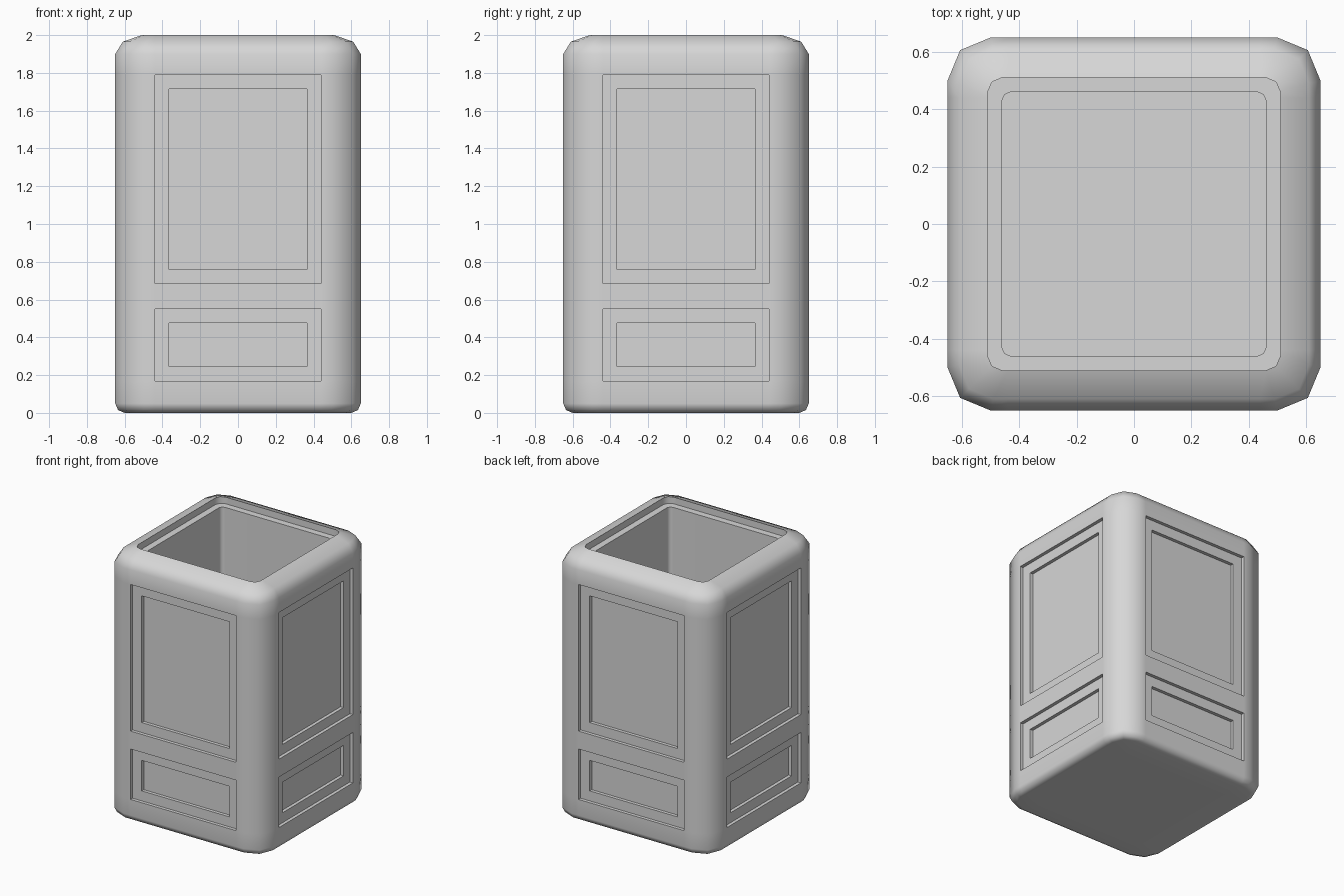
import bpy
import bmesh
import math
from mathutils import Vector

default = bpy.data.objects.get("Cube")
if default:
    bpy.data.objects.remove(default, do_unlink=True)

# Single plain grey material
grey = bpy.data.materials.new("light_grey")
grey.use_nodes = True
colour = (0.68, 0.68, 0.68, 1)
grey.diffuse_color = colour
grey.node_tree.nodes["Principled BSDF"].inputs["Base Color"].default_value = colour

CORNER_SEGMENTS = 2
PANEL_HALF = 0.44
PANEL_BANDS = [(0.17, 0.55), (0.685, 1.79)]
FRAME = 0.075
STEP = 0.025


def rounded_square(bm, half, radius, z):
    """Ring of vertices around a square with rounded corners."""
    ring = []
    for quarter in range(4):
        middle = math.radians(45 + 90 * quarter)
        centre = Vector((math.cos(middle), math.sin(middle), 0)) * (half - radius) * math.sqrt(2)
        for i in range(CORNER_SEGMENTS + 1):
            a = math.radians(90) * (quarter + i / CORNER_SEGMENTS)
            arm = Vector((math.cos(a), math.sin(a), 0)) * radius
            ring.append(bm.verts.new(centre + arm + Vector((0, 0, z))))
    return ring


# Profile from the underside, over the rim and down to the inner floor:
# half width, corner radius, height
profile = [
    (0.60, 0.11, 0.0), (0.635, 0.14, 0.015), (0.65, 0.15, 0.05),
    (0.65, 0.15, 1.90), (0.61, 0.12, 1.965), (0.51, 0.05, 2.0),
    (0.51, 0.05, 1.95), (0.46, 0.03, 1.95), (0.46, 0.03, 0.10),
]
bm = bmesh.new()
rings = [rounded_square(bm, *p) for p in profile]
for low, high in zip(rings, rings[1:]):
    n = len(low)
    for i in range(n):
        j = (i + 1) % n
        bm.faces.new((low[i], low[j], high[j], high[i]))
bm.faces.new(rings[0][::-1])
bm.faces.new(rings[-1])
bmesh.ops.recalc_face_normals(bm, faces=bm.faces)

# Cut the panel outlines into the walls
cuts = [(axis, s * PANEL_HALF) for axis in (0, 1) for s in (-1, 1)]
cuts += [(2, z) for band in PANEL_BANDS for z in band]
for axis, offset in cuts:
    normal = Vector((0, 0, 0))
    normal[axis] = 1
    bmesh.ops.bisect_plane(bm, geom=bm.verts[:] + bm.edges[:] + bm.faces[:],
                           plane_co=normal * offset, plane_no=normal)


def is_panel(face):
    c = face.calc_center_median()
    outer = max(abs(c.x), abs(c.y)) > 0.64 and min(abs(c.x), abs(c.y)) < 0.1
    return outer and any(a < c.z < b for a, b in PANEL_BANDS)


# Two stepped recesses in every panel
panels = [f for f in bm.faces if is_panel(f)]
for thickness, depth in ((0, -STEP), (FRAME, 0), (0, -STEP)):
    bmesh.ops.inset_individual(bm, faces=panels, thickness=thickness,
                               depth=depth, use_even_offset=True)

mesh = bpy.data.meshes.new("panelled_bin")
bm.to_mesh(mesh)
bm.free()
mesh.materials.append(grey)
body = bpy.data.objects.new("panelled_bin", mesh)
bpy.context.collection.objects.link(body)

# Smooth rounded edges, crisp panel steps and rim
mesh.shade_smooth()
mesh.set_sharp_from_angle(angle=math.radians(50))
weighted = body.modifiers.new("flat_walls", 'WEIGHTED_NORMAL')
weighted.keep_sharp = True
